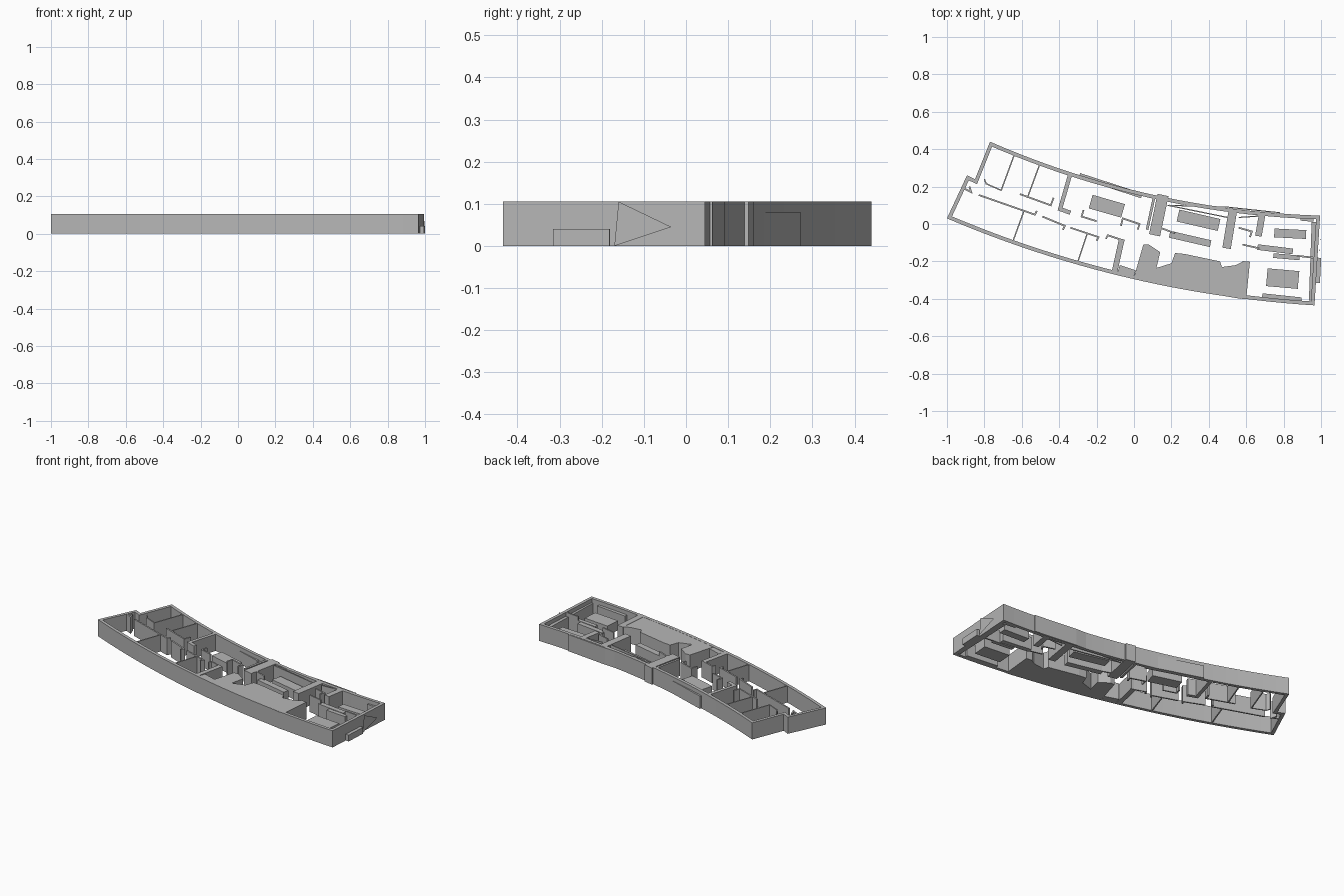
import bpy
import bmesh
from math import cos, sin, radians, atan2, pi
from mathutils import Vector

if "Cube" in bpy.data.objects:
    bpy.data.objects.remove(bpy.data.objects["Cube"], do_unlink=True)

HEIGHT = 0.105

plaster = bpy.data.materials.new("plaster grey")
plaster.use_nodes = True
plaster.diffuse_color = (0.47, 0.47, 0.47, 1)
plaster.node_tree.nodes["Principled BSDF"].inputs["Base Color"].default_value = plaster.diffuse_color


def finish(bm, name):
    """Turn a bmesh into a flat shaded, grey object."""
    bmesh.ops.recalc_face_normals(bm, faces=bm.faces)
    mesh = bpy.data.meshes.new(name)
    bm.to_mesh(mesh)
    bm.free()
    mesh.materials.append(plaster)
    obj = bpy.data.objects.new(name, mesh)
    bpy.context.collection.objects.link(obj)
    return obj


def prism(bm, outline, low, high):
    """Extrude a plan outline between two levels."""
    face = bm.faces.new([bm.verts.new((x, y, low)) for x, y in outline])
    grown = bmesh.ops.extrude_face_region(bm, geom=[face])["geom"]
    top = [v for v in grown if isinstance(v, bmesh.types.BMVert)]
    bmesh.ops.translate(bm, verts=top, vec=(0, 0, high - low))


def offset(path, distance, closed):
    """Shift a plan path to its left with mitred corners."""
    pts = [Vector(p) for p in path]
    count = len(pts)
    result = []
    for i, p in enumerate(pts):
        normals = []
        for a, b in ((i - 1, i), (i, i + 1)):
            if closed or (a >= 0 and b < count):
                d = (pts[b % count] - pts[a % count]).normalized()
                normals.append(Vector((-d.y, d.x)))
        first, last = normals[0], normals[-1]
        result.append(p + (first + last) * distance / (1 + first.dot(last)))
    return result


def ribbon(bm, path, width, height):
    """Free standing wall centred on a plan path."""
    left = offset(path, width / 2, False)
    right = offset(path, -width / 2, False)
    prism(bm, left + right[::-1], 0, height)


def arc(start, middle, end, steps):
    """Points on the circle through three plan points."""
    a, b, c = Vector(start), Vector(middle), Vector(end)
    u, v = b - a, c - a
    k = 2 * (u.x * v.y - u.y * v.x)
    centre = a + Vector((v.y * u.dot(u) - u.y * v.dot(v),
                         u.x * v.dot(v) - v.x * u.dot(u))) / k
    radius = (a - centre).length
    t0, t1 = (atan2(*(p - centre).yx) for p in (a, c))
    sweep = (t1 - t0 + pi) % (2 * pi) - pi
    angles = [t0 + sweep * i / steps for i in range(steps + 1)]
    return [centre + radius * Vector((cos(t), sin(t))) for t in angles]


def walls(name, paths, width, height=HEIGHT):
    bm = bmesh.new()
    for path in paths:
        ribbon(bm, path, width, height)
    return finish(bm, name)


def blocks(name, items, height):
    """Rotated boxes given as centre, length, depth and angle."""
    bm = bmesh.new()
    for x, y, length, depth, angle in items:
        along = Vector((cos(radians(angle)), sin(radians(angle)))) * length / 2
        ribbon(bm, [Vector((x, y)) - along, Vector((x, y)) + along], depth, height)
    return finish(bm, name)


# Outer shell: two curved long walls, a straight end and a notched end
front = arc((-1, .03), (0, -.295), (.965, -.435), 24)
back = arc((.995, .045), (0, .18), (-.77, .44), 24)
outer = front + back + [Vector((-.85, .24)), Vector((-.893, .26))]
inner = offset(outer, .02, True)
bm = bmesh.new()
rings = [[bm.verts.new((p.x, p.y, z)) for p in loop]
         for loop, z in ((outer, 0), (outer, HEIGHT), (inner, HEIGHT), (inner, 0))]
for r in range(4):
    low, high = rings[r], rings[(r + 1) % 4]
    for i in range(len(outer)):
        j = (i + 1) % len(outer)
        bm.faces.new((low[i], low[j], high[j], high[i]))
finish(bm, "outer_walls")

# Thin room partitions and corridor walls
walls("room_partitions", [
    [(-.64, .37), (-.71, .18), (-.79, .215), (-.8, .24)],
    [(-.5, .33), (-.57, .14)],
    [(-.59, .065), (-.65, -.1)],
    [(-.25, -.05), (-.3, -.2)],
], .007)
walls("corridor_walls", [
    [(-.61, .16), (-.445, .1), (-.43, .14)],
    [(-.91, .19), (-.87, .17), (-.88, .2)],
    [(-.83, .155), (-.53, .05), (-.52, .07)],
    [(-.49, .04), (-.37, -.01), (-.38, -.03)],
    [(-.34, -.02), (-.19, -.07), (-.2, -.09)],
    [(-.27, .075), (-.28, .04), (-.2, .015)],
    [(-.15, -.08), (-.14, -.06), (-.05, -.09)],
    [(-.07, -.01), (-.06, .03), (.03, 0), (.02, -.03)],
    [(.14, -.02), (.22, -.05)],
    [(.56, -.02), (.63, -.04), (.62, -.07)],
    [(.58, -.11), (.67, -.13)],
    [(.87, -.17), (.96, -.18)],
], .009)

# Thick dividing walls
walls("left_divider", [[(-.34, .27), (-.395, .08), (-.34, .06)]], .022)
walls("lobby_divider", [[(-.065, -.08), (-.105, -.26)]], .03)
walls("lobby_lining", [[(.11, .155), (.07, -.03)]], .014)
walls("middle_divider", [[(.155, .155), (.11, -.06)]], .06)
walls("right_divider", [[(.53, .08), (.495, -.13)]], .045)
walls("front_divider", [[(.6, -.2), (.58, -.4)]], .04)
walls("short_divider", [[(.685, .05), (.665, -.065)]], .035)
walls("back_rails", [
    [(.18, .1), (.5, .035)],
    [(.19, .1), (.5, .09), (.78, .06)],
    [(.56, .035), (.78, .05), (.96, .03)],
], .006)

# Solid service core against the front wall
bm = bmesh.new()
prism(bm, [(0, -.285), (.28, -.35), (.57, -.4), (.585, -.2), (.545, -.22),
           (.47, -.23), (.46, -.2), (.27, -.16), (.22, -.155), (.2, -.21),
           (.12, -.235), (.14, -.15), (.08, -.11), (.05, -.11)], 0, HEIGHT - .001)
finish(bm, "service_core")
blocks("core_step", [(-.04, -.255, .09, .045, -18)], HEIGHT - .002)

# Tables in the middle of the rooms
blocks("tables", [
    (-.145, .095, .18, .075, -16),
    (.345, .02, .225, .065, -13),
    (.835, -.052, .17, .047, -3),
    (.795, -.292, .17, .095, -5),
], .06)

# Counters along the walls
blocks("counters", [
    (-.125, .205, .35, .027, -18),
    (.3, -.08, .225, .037, -13),
    (.755, -.135, .19, .03, -7),
    (.815, -.175, .14, .025, -5),
    (.79, -.395, .21, .027, -6),
    (.925, .025, .07, .02, -5),
    (.955, -.2, .42, .025, 88),
], .08)

# Low bench and slanted fin outside the straight end
blocks("outside_bench", [(.985, -.248, .135, .025, 87)], .04)
bm = bmesh.new()
fin = [bm.verts.new(p) for p in ((.992, -.16, HEIGHT), (.992, -.17, 0), (.998, -.035, .045))]
bm.faces.new(fin)
finish(bm, "end_fin")
